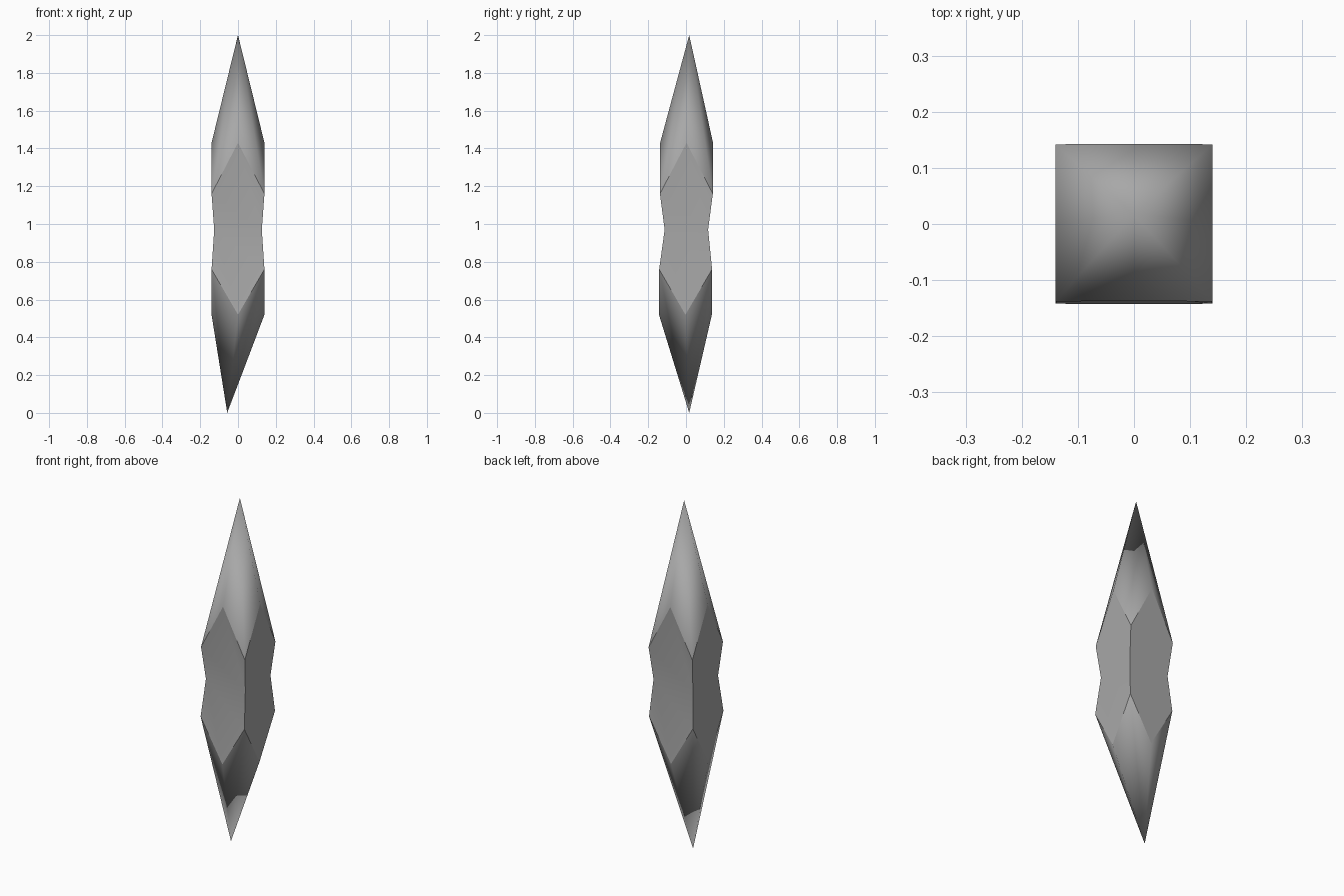
import bpy, bmesh

cube = bpy.data.objects.get("Cube")
if cube:
    bpy.data.objects.remove(cube, do_unlink=True)

# Stone colour
stone = bpy.data.materials.new("grey stone")
stone.use_nodes = True
grey = (0.39, 0.39, 0.39, 1)
stone.diffuse_color = grey
stone.node_tree.nodes["Principled BSDF"].inputs["Base Color"].default_value = grey

HALF = 0.14
CORNERS = [(-1, -1), (1, -1), (1, 1), (-1, 1)]
MIDDLES = [(0, -1), (1, 0), (0, 1), (-1, 0)]

bm = bmesh.new()


def ring(points, z, hx=HALF, hy=HALF, shift=0):
    return [bm.verts.new((x * hx, y * hy + shift, z)) for x, y in points]


# Square shaft, pinched at the waist, with a peak in the middle of each side
high_peaks = ring(MIDDLES, 1.43, shift=0.003)
high_corners = ring(CORNERS, 1.16, shift=0.002)
waist = ring(CORNERS, 0.97, 0.126, 0.115, 0.002)
low_corners = ring(CORNERS, 0.76, shift=-0.002)
low_peaks = ring(MIDDLES, 0.52, shift=-0.003)
top_tip = bm.verts.new((0, 0.017, 2))
bottom_tip = bm.verts.new((-0.057, 0.017, 0))

shaft = []
for i in range(4):
    j = (i + 1) % 4
    shaft.append(bm.faces.new((waist[i], waist[j], high_corners[j], high_peaks[i], high_corners[i])))
    shaft.append(bm.faces.new((waist[j], waist[i], low_corners[i], low_peaks[i], low_corners[j])))
    # Eight-sided points above and below
    for tip, corners, peaks in ((top_tip, high_corners, high_peaks), (bottom_tip, low_corners, low_peaks)):
        bm.faces.new((corners[i], peaks[i], tip))
        bm.faces.new((peaks[i], corners[j], tip))

bmesh.ops.recalc_face_normals(bm, faces=bm.faces)

# Smooth points and sides, with sharp rims and shaft corners
for face in bm.faces:
    face.smooth = True
across_waist = {frozenset((waist[i], waist[(i + 1) % 4])) for i in range(4)}
for edge in bm.edges:
    on_shaft = any(f in shaft for f in edge.link_faces)
    edge.smooth = not on_shaft or frozenset(edge.verts) in across_waist

mesh = bpy.data.meshes.new("crystal")
bm.to_mesh(mesh)
bm.free()
mesh.materials.append(stone)
crystal = bpy.data.objects.new("crystal", mesh)
bpy.context.collection.objects.link(crystal)
